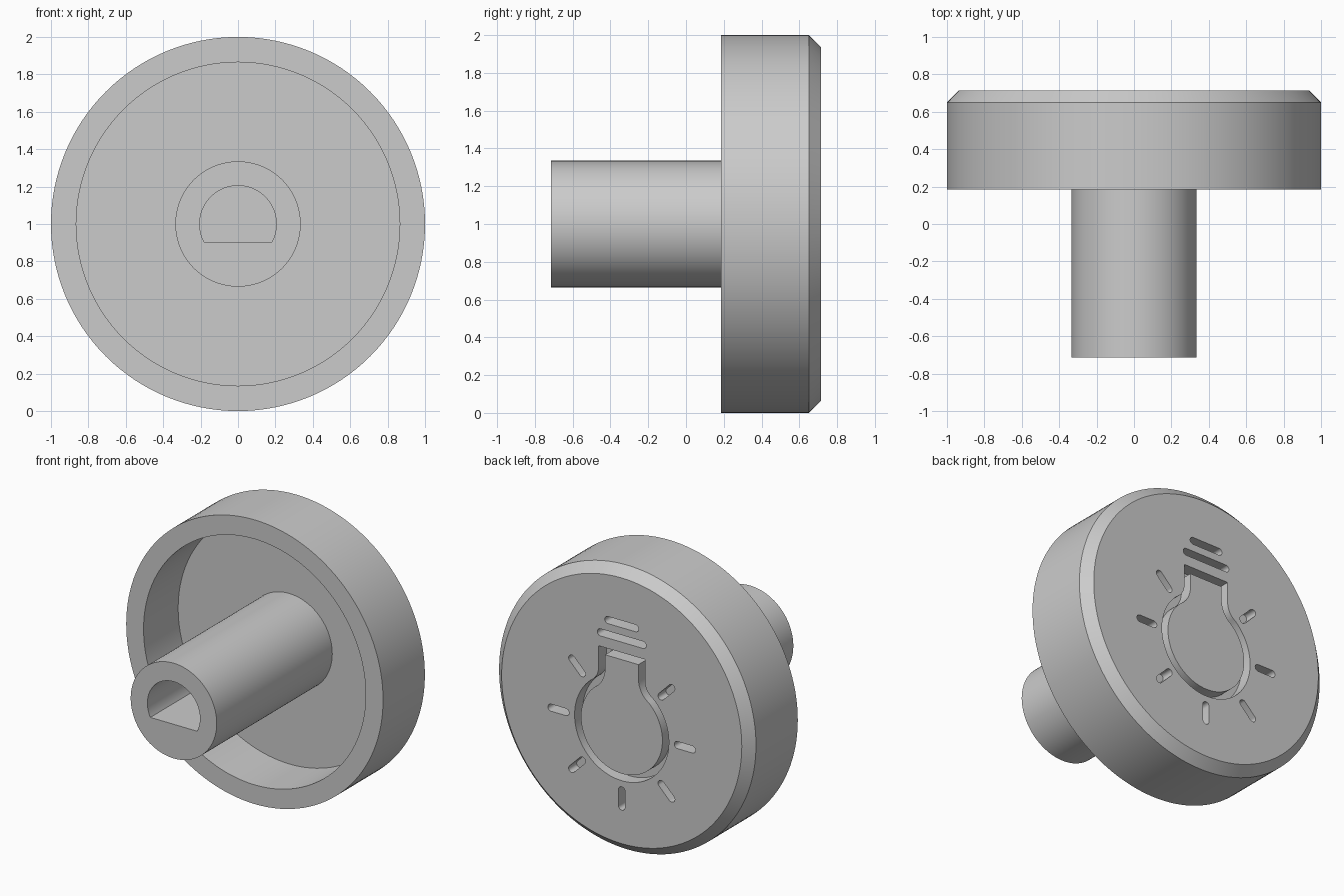
import bpy, bmesh
from math import sin, cos, pi, asin, atan2, radians

if "Cube" in bpy.data.objects:
    bpy.data.objects.remove(bpy.data.objects["Cube"])

CENTRE_Z = 1.0
FACE_Y = 0.715        # engraved back face
FLOOR_Y = 0.57        # floor of the hollow behind the face
GROOVE = 0.05         # engraved line width
DEPTH = 0.09          # engraved line depth

grey = bpy.data.materials.new("plain_grey")
grey.use_nodes = True
grey.diffuse_color = (0.6, 0.6, 0.6, 1)
grey.node_tree.nodes["Principled BSDF"].inputs["Base Color"].default_value = (0.6, 0.6, 0.6, 1)


def to_object(bm, name):
    bmesh.ops.recalc_face_normals(bm, faces=bm.faces)
    mesh = bpy.data.meshes.new(name)
    bm.to_mesh(mesh)
    bm.free()
    mesh.materials.append(grey)
    obj = bpy.data.objects.new(name, mesh)
    obj.location.z = CENTRE_Z
    bpy.context.collection.objects.link(obj)
    return obj


def lathe(name, profile, steps=128):
    """Turn (radius, y) points round the y axis and cap the open ends."""
    bm = bmesh.new()
    verts = [bm.verts.new((r, y, 0)) for r, y in profile]
    edges = [bm.edges.new(pair) for pair in zip(verts, verts[1:])]
    bmesh.ops.spin(bm, geom=verts + edges, cent=(0, 0, 0), axis=(0, 1, 0),
                   angle=2 * pi, steps=steps)
    bmesh.ops.remove_doubles(bm, verts=bm.verts, dist=1e-4)
    bmesh.ops.holes_fill(bm, edges=[e for e in bm.edges if e.is_boundary], sides=0)
    return to_object(bm, name)


def prism(bm, outline, y0, y1, inner=None):
    """Extrude an (x, z) outline along y; an inner outline makes it a ring."""
    n = len(outline)

    def loop(points, y):
        return [bm.verts.new((x, y, z)) for x, z in points]

    def bridge(a, b):
        for i in range(n):
            j = (i + 1) % n
            bm.faces.new((a[i], a[j], b[j], b[i]))

    near, far = loop(outline, y0), loop(outline, y1)
    bridge(near, far)
    if inner:
        near_in, far_in = loop(inner, y0), loop(inner, y1)
        bridge(near_in, far_in)
        bridge(near, near_in)
        bridge(far, far_in)
    else:
        bm.faces.new(near)
        bm.faces.new(far)


def arc(cx, cz, r, a0, a1, n):
    return [(cx + r * cos(a0 + (a1 - a0) * i / n), cz + r * sin(a0 + (a1 - a0) * i / n))
            for i in range(n + 1)]


def slot(cx, cz, length, angle):
    """Round-ended slot outline."""
    h, r = (length - GROOVE) / 2, GROOVE / 2
    dx, dz = h * cos(angle), h * sin(angle)
    return (arc(cx + dx, cz + dz, r, angle - pi / 2, angle + pi / 2, 10)
            + arc(cx - dx, cz - dz, r, angle + pi / 2, angle + 1.5 * pi, 10))


GLOBE_Z = -0.125


def bulb(inset):
    """Lamp outline: square neck flowing into a round globe."""
    fx, fz = 0.307, 0.26
    turn = atan2(fz - GLOBE_Z, fx)
    half = [(0.18 - inset, 0.41 - inset)]
    half += arc(fx, fz, 0.127 + inset, pi, pi + turn, 12)
    half += arc(0, GLOBE_Z, 0.367 - inset, turn, -pi / 2, 40)[1:]
    return half + [(-x, z) for x, z in reversed(half[:-1])]


def cut(obj, cutter):
    cutter.hide_render = True
    mod = obj.modifiers.new("cut", "BOOLEAN")
    mod.operation = "DIFFERENCE"
    mod.solver = "EXACT"
    mod.object = cutter
    bpy.ops.object.select_all(action="DESELECT")
    bpy.context.view_layer.objects.active = obj
    obj.select_set(True)
    bpy.ops.object.modifier_apply(modifier=mod.name)
    bpy.data.objects.remove(cutter)
    bpy.ops.object.shade_smooth_by_angle(angle=radians(30))


# Hollow cap with a chamfered face
cap = lathe("knob_cap", [(0.865, FLOOR_Y), (0.865, 0.185), (1, 0.185),
                         (1, 0.65), (0.935, FACE_Y)])

# Engraved lamp, base lines and rays
bm = bmesh.new()
y0, y1 = FACE_Y - DEPTH, FACE_Y + DEPTH
prism(bm, bulb(0), y0, y1, bulb(GROOVE))
for z, length in ((0.508, 0.38), (0.61, 0.265)):
    prism(bm, slot(0, z, length, 0), y0, y1)
for k in range(8):
    a = k * pi / 4
    if k != 2:
        prism(bm, slot(0.492 * cos(a), GLOBE_Z + 0.492 * sin(a), 0.165, a), y0, y1)
cut(cap, to_object(bm, "engraving_cutter"))

# Sleeve with a D-shaped shaft hole
sleeve = lathe("shaft_sleeve", [(0.335, -FACE_Y), (0.335, FLOOR_Y + 0.01)], 96)
bm = bmesh.new()
flat = asin(-0.095 / 0.205)
prism(bm, arc(0, 0, 0.205, flat, pi - flat, 64), -0.8, FLOOR_Y + 0.1)
cut(sleeve, to_object(bm, "shaft_hole_cutter"))
